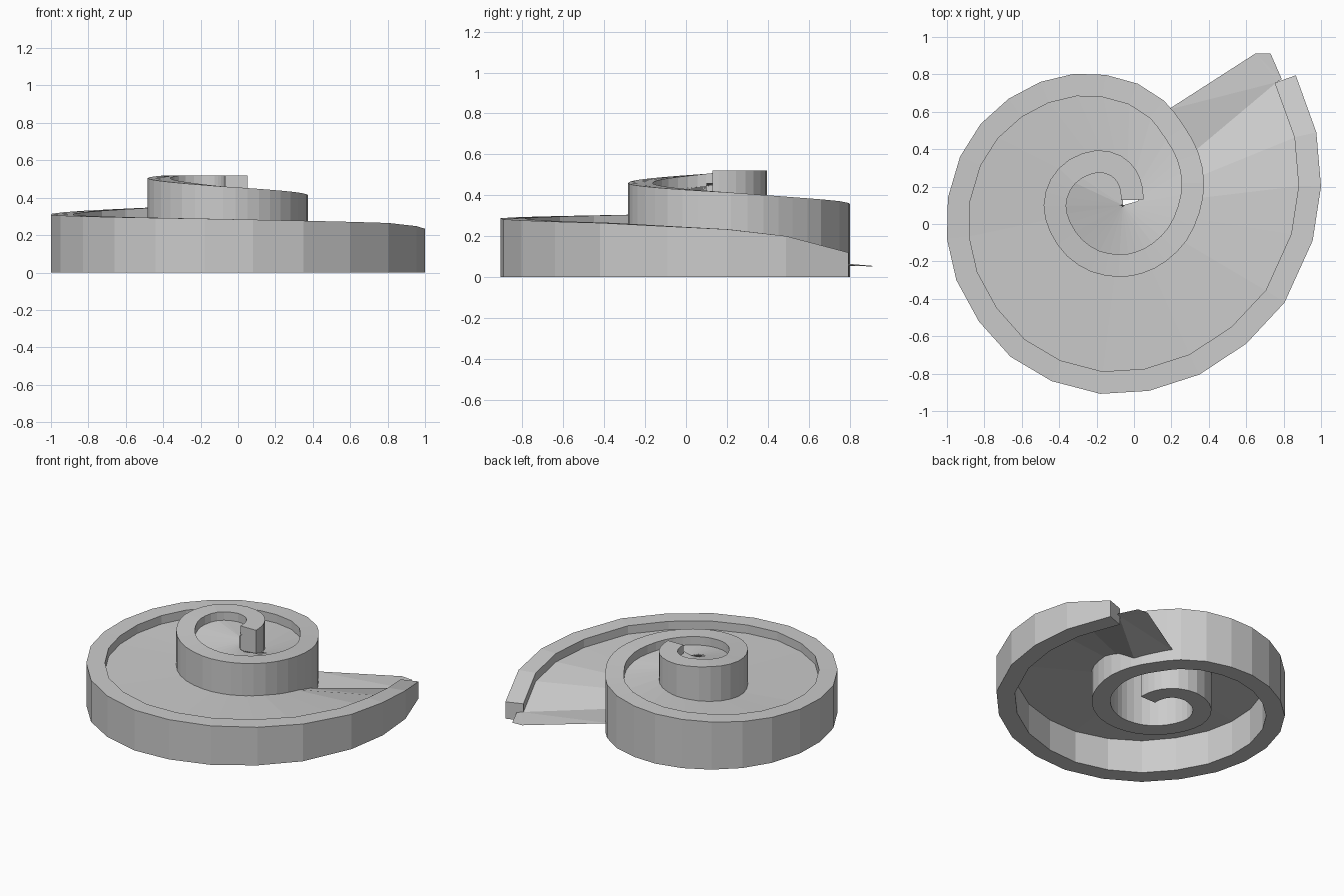
import bpy, math
from mathutils import Vector

if "Cube" in bpy.data.objects:
    bpy.data.objects.remove(bpy.data.objects["Cube"])

C = Vector((-0.06, 0.10))   # spiral axis
WALL = 0.12                 # wall thickness
DROP = 0.06                 # floor depth below wall top

# Outer edge of the spiral wall, clockwise from the low outer end
wide_turn = [(0.865, 0.795), (0.975, 0.49), (1, 0.2), (0.955, -0.09), (0.805, -0.42),
             (0.6, -0.64), (0.35, -0.805), (0.08, -0.892), (-0.18, -0.908), (-0.44, -0.84),
             (-0.66, -0.71), (-0.83, -0.52), (-0.95, -0.3), (-1, -0.08), (-0.995, 0.14),
             (-0.93, 0.36), (-0.82, 0.535), (-0.67, 0.67), (-0.5, 0.76), (-0.32, 0.803),
             (-0.15, 0.797), (0.02, 0.75), (0.16, 0.66)]
tight_turns = [(0.27, 0.52), (0.345, 0.38), (0.375, 0.22), (0.35, 0.06), (0.28, -0.09),
               (0.17, -0.2), (0.05, -0.262), (-0.08, -0.283), (-0.23, -0.255), (-0.36, -0.17),
               (-0.45, -0.04), (-0.483, 0.1), (-0.445, 0.24), (-0.345, 0.345), (-0.2, 0.395),
               (-0.07, 0.365), (0.01, 0.29), (0.045, 0.2), (0.05, 0.13)]
# Wall top height against turning angle (degrees)
heights = [(0, 0.12), (16, 0.2), (32, 0.235), (68, 0.265), (134, 0.288), (212, 0.31),
           (288, 0.355), (384, 0.415), (490, 0.46), (577, 0.505), (610, 0.52), (800, 0.52)]


def lerp_table(keys, a):
    for (a0, v0), (a1, v1) in zip(keys, keys[1:]):
        if a <= a1:
            return v0 + (v1 - v0) * (a - a0) / (a1 - a0)
    return keys[-1][1]


def mesh_object(name, verts, faces):
    me = bpy.data.meshes.new(name)
    me.from_pydata([tuple(v) for v in verts], [], faces)
    me.update()
    ob = bpy.data.objects.new(name, me)
    bpy.context.collection.objects.link(ob)
    return ob


# Smooth the tight turns with one extra point per span
keys = [Vector(p) for p in wide_turn + tight_turns]
outer = []
for i, p in enumerate(keys):
    outer.append(p)
    if len(wide_turn) - 1 <= i < len(keys) - 1:
        q, a, b = keys[i + 1], keys[i - 1], keys[min(i + 2, len(keys) - 1)]
        outer.append((9 * (p + q) - a - b) / 16)

# Unwrapped turning angle, inner edge and top height for each point
n = len(outer)
theta, inner = [0.0], []
for i, p in enumerate(outer):
    if i:
        a, b = outer[i - 1] - C, p - C
        theta.append(theta[-1] + math.degrees(math.atan2(a.y * b.x - a.x * b.y, a.dot(b))))
    t = (outer[min(i + 1, n - 1)] - outer[max(i - 1, 0)]).normalized()
    inner.append(p + Vector((t.y, -t.x)) * WALL)
top = [lerp_table(heights, a) for a in theta]

# Spiral wall: solid band standing on the ground
verts, faces = [], []
for o, k, z in zip(outer, inner, top):
    verts += [(o.x, o.y, 0), (o.x, o.y, z), (k.x, k.y, z), (k.x, k.y, 0)]
for i in range(n - 1):
    for j in range(4):
        k = (j + 1) % 4
        faces.append((4 * i + j, 4 * i + k, 4 * i + 4 + k, 4 * i + 4 + j))
faces += [(3, 2, 1, 0), tuple(4 * (n - 1) + j for j in range(4))]
mesh_object("spiral_wall", verts, faces)

# Ramp floor: thin sheet from each wall to the next turn inwards
radii = [(a, (p - C).length) for a, p in zip(theta, outer)]
start = math.atan2(outer[0].y - C.y, outer[0].x - C.x)
verts, faces = [], []
for i in range(n):
    a = theta[i] + 360
    r = lerp_table(radii, a) - 0.03 if a < theta[-1] else 0.0
    ang = start - math.radians(theta[i])
    hub = C + r * Vector((math.cos(ang), math.sin(ang)))
    rim = inner[i].lerp(outer[i], 0.1)
    z = top[i] - DROP
    verts += [(rim.x, rim.y, z), (hub.x, hub.y, z)]
    if i:
        faces.append((2 * i - 2, 2 * i, 2 * i + 1, 2 * i - 1))

# Flared lip at the low end of the ramp
m = len(verts)
verts += [(0.79, 0.775, 0.056), (0.73, 0.912, 0.052), (0.65, 0.912, 0.055), (0.18, 0.61, 0.08)]
faces += [(m, 0, m + 2), (m, m + 2, m + 1), (0, 1, m + 3), (0, m + 3, m + 2)]
mesh_object("ramp_floor", verts, faces)
